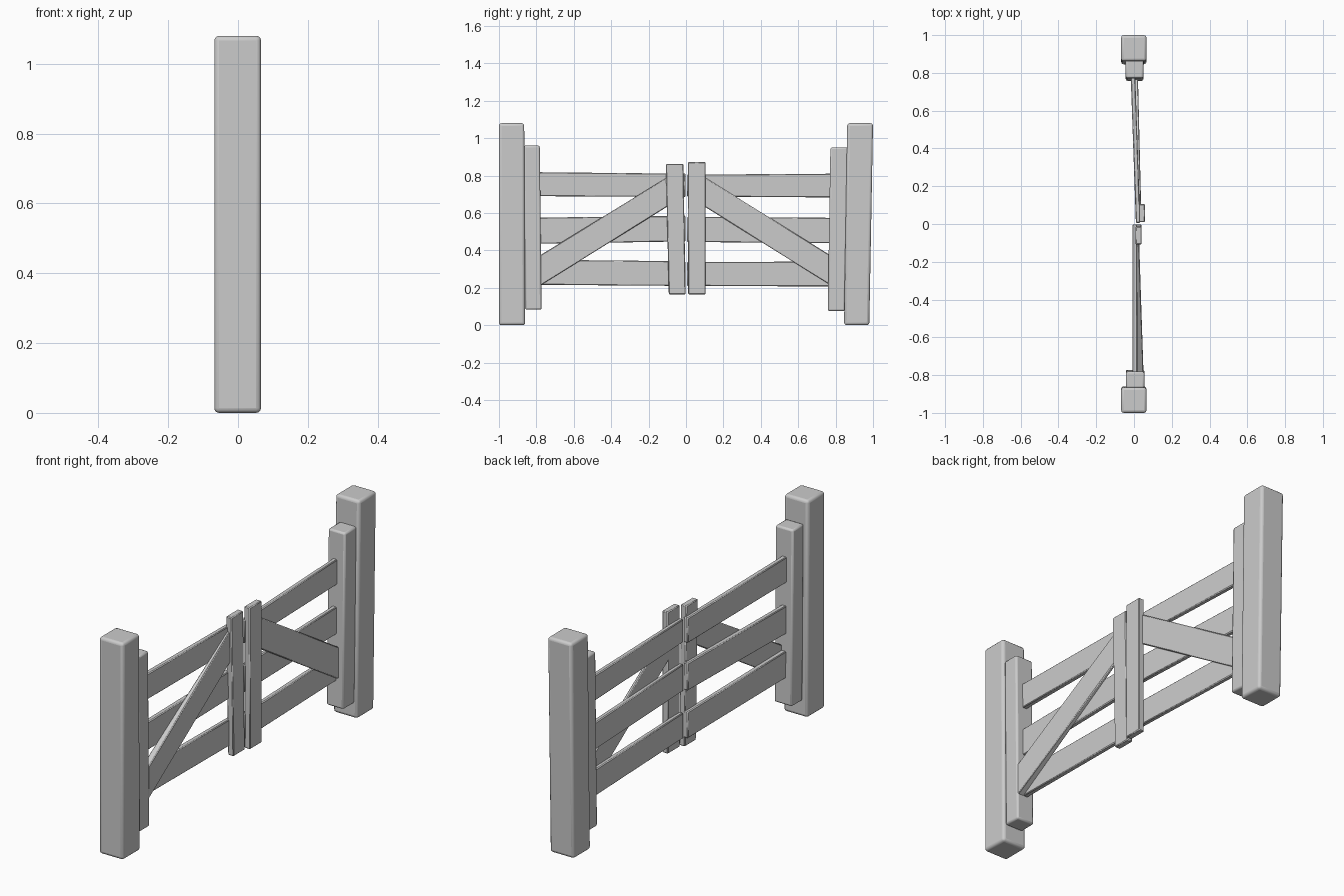
import bpy
import bmesh
import math

default_cube = bpy.data.objects.get("Cube")
if default_cube:
    bpy.data.objects.remove(default_cube, do_unlink=True)

grey = bpy.data.materials.new("plain grey")
grey.use_nodes = True
COLOUR = (0.6, 0.6, 0.6, 1)
grey.diffuse_color = COLOUR
grey.node_tree.nodes["Principled BSDF"].inputs["Base Color"].default_value = COLOUR


def timber(name, ends, bevel, segments=1):
    """Four-sided timber lofted between two end rings of corner points."""
    bm = bmesh.new()
    a, b = [[bm.verts.new(p) for p in ring] for ring in ends]
    bm.faces.new(a)
    bm.faces.new(b)
    for i in range(4):
        j = (i + 1) % 4
        bm.faces.new((a[i], a[j], b[j], b[i]))
    bmesh.ops.recalc_face_normals(bm, faces=bm.faces)
    mesh = bpy.data.meshes.new(name)
    bm.to_mesh(mesh)
    bm.free()
    mesh.materials.append(grey)
    obj = bpy.data.objects.new(name, mesh)
    bpy.context.collection.objects.link(obj)
    mod = obj.modifiers.new("soft edges", 'BEVEL')
    mod.width = bevel
    mod.segments = segments
    bpy.ops.object.select_all(action='DESELECT')
    obj.select_set(True)
    bpy.context.view_layer.objects.active = obj
    bpy.ops.object.shade_smooth_by_angle(angle=math.radians(50))


def upright(name, x, bottom, top, bevel, segments=1):
    """x = (low, high); bottom and top = (y low, y high, z)."""
    timber(name, [[(x[0], y0, z), (x[1], y0, z), (x[1], y1, z), (x[0], y1, z)]
                  for y0, y1, z in (bottom, top)], bevel, segments)


def board(name, inner, outer, bevel=0.004):
    """inner and outer = (y, x low, x high, z low, z high)."""
    timber(name, [[(x0, y, z0), (x1, y, z0), (x1, y, z1), (x0, y, z1)]
                  for y, x0, x1, z0, z1 in (inner, outer)], bevel)


# Gate posts
upright("front_post", (-0.068, 0.066), (-1, -0.86, 0), (-1, -0.865, 1.08), 0.014, 3)
upright("back_post", (-0.068, 0.066), (0.845, 0.98, 0), (0.862, 1, 1.08), 0.014, 3)

# Hinge stiles beside the posts
upright("front_hinge_stile", (-0.043, 0.055), (-0.86, -0.772, 0.083), (-0.868, -0.782, 0.96), 0.009, 2)
upright("back_hinge_stile", (-0.044, 0.05), (0.758, 0.85, 0.076), (0.772, 0.868, 0.95), 0.009, 2)

# Meeting stiles in the middle
upright("front_meeting_stile", (0.008, 0.04), (-0.092, -0.002, 0.165), (-0.108, -0.014, 0.862), 0.004)
upright("back_meeting_stile", (0.026, 0.058), (0.012, 0.105, 0.165), (0.01, 0.105, 0.872), 0.004)

# Horizontal rails: inner and outer heights of each
front_rails = {"top": (0.685, 0.81, 0.69, 0.818),
               "middle": (0.448, 0.585, 0.435, 0.575),
               "bottom": (0.21, 0.342, 0.216, 0.35)}
back_rails = {"top": (0.688, 0.805, 0.683, 0.81),
              "middle": (0.445, 0.58, 0.438, 0.574),
              "bottom": (0.21, 0.338, 0.207, 0.34)}
for level, (a, b, c, d) in front_rails.items():
    board(f"front_{level}_rail", (-0.003, -0.008, 0.016, a, b), (-0.8, -0.008, 0.018, c, d))
for level, (a, b, c, d) in back_rails.items():
    board(f"back_{level}_rail", (0.006, 0.01, 0.033, a, b), (0.8, -0.018, 0.006, c, d))

# Diagonal braces
board("front_brace", (-0.085, 0.012, 0.027, 0.643, 0.8), (-0.778, 0.015, 0.05, 0.213, 0.375))
board("back_brace", (0.085, 0.024, 0.038, 0.643, 0.8), (0.775, 0.001, 0.021, 0.213, 0.372))
